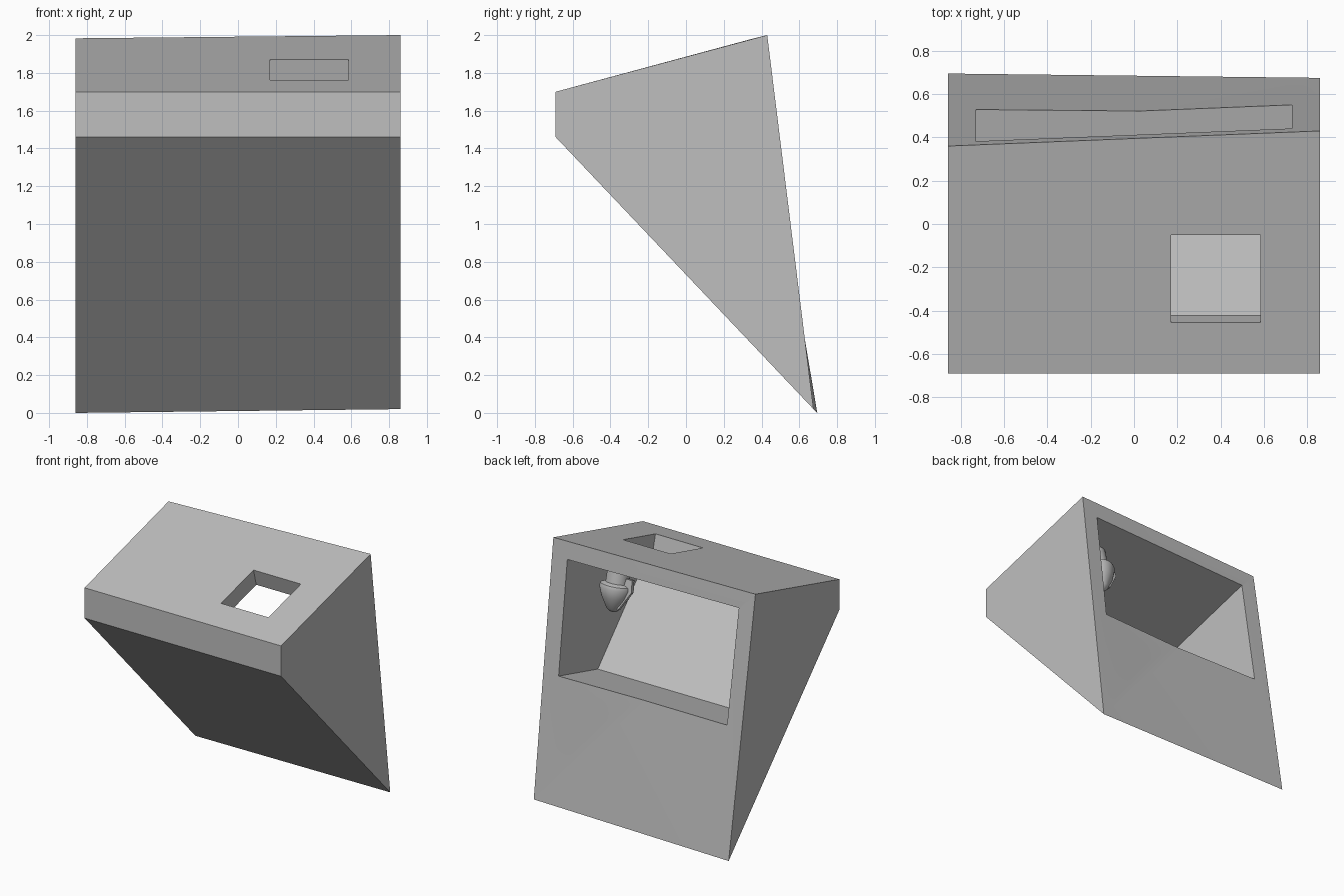
import bpy, bmesh, math
from mathutils import Matrix, Vector

if "Cube" in bpy.data.objects:
    bpy.data.objects.remove(bpy.data.objects["Cube"], do_unlink=True)

SLOPE = math.radians(15)      # tilt shared by the lid, cavity floor and bores
TILT = Matrix.Rotation(SLOPE, 4, "X")

grey = bpy.data.materials.new("plain grey")
grey.use_nodes = True
grey.diffuse_color = (0.52, 0.52, 0.52, 1)
grey.node_tree.nodes["Principled BSDF"].inputs["Base Color"].default_value = grey.diffuse_color


def add_object(name, bm):
    bmesh.ops.recalc_face_normals(bm, faces=bm.faces)
    mesh = bpy.data.meshes.new(name)
    bm.to_mesh(mesh)
    bm.free()
    mesh.materials.append(grey)
    ob = bpy.data.objects.new(name, mesh)
    bpy.context.collection.objects.link(ob)
    return ob


def activate(ob):
    bpy.ops.object.select_all(action="DESELECT")
    ob.select_set(True)
    bpy.context.view_layer.objects.active = ob


def loft(name, right, left, half):
    """Solid between two (y, z) outlines at x = -half and x = +half."""
    bm = bmesh.new()
    a = [bm.verts.new((-half, y, z)) for y, z in right]
    b = [bm.verts.new((half, y, z)) for y, z in left]
    bm.faces.new(a)
    bm.faces.new(b)
    for i in range(len(a)):
        j = (i + 1) % len(a)
        bm.faces.new((a[i], a[j], b[j], b[i]))
    bmesh.ops.triangulate(bm, faces=[f for f in bm.faces if f.calc_center_median().y > 0.45])
    return add_object(name, bm)


def cut(target, cutter):
    cutter.hide_render = True
    mod = target.modifiers.new("cut", "BOOLEAN")
    mod.operation = "DIFFERENCE"
    mod.solver = "EXACT"
    mod.object = cutter
    activate(target)
    bpy.ops.object.modifier_apply(modifier=mod.name)
    bpy.data.objects.remove(cutter, do_unlink=True)


def lathe(name, profile, place, steps=32):
    """Turn a (radius, height) profile about local z."""
    bm = bmesh.new()
    vs = [bm.verts.new((r, 0, h)) for r, h in profile]
    es = [bm.edges.new(p) for p in zip(vs, vs[1:])]
    bmesh.ops.spin(bm, geom=vs + es, cent=(0, 0, 0), axis=(0, 0, 1),
                   angle=math.tau, steps=steps)
    bmesh.ops.remove_doubles(bm, verts=bm.verts, dist=0.0005)
    bm.transform(place)
    return add_object(name, bm)


# Wedge housing with a slightly twisted back
front = [(-0.69, 1.46), (-0.69, 1.70)]
housing = loft("wedge_housing",
               front + [(0.36, 1.983), (0.695, 0.0)],
               front + [(0.43, 2.0), (0.675, 0.02)], 0.86)

# Hollow inside, open to the back
hollow = [(-0.555, 1.509), (-0.555, 1.597), (1.0, 2.014), (1.0, 1.103), (0.06, 0.851)]
cut(housing, loft("hollow_cutter", hollow, hollow, 0.73))

# Square window through the lid
bm = bmesh.new()
bmesh.ops.create_cube(bm, size=1)
bm.transform(Matrix.Translation((0.378, -0.2525, 1.817)) @ TILT
             @ Matrix.Diagonal((0.415, 0.42, 0.3, 1)))
cut(housing, add_object("window_cutter", bm))

# Two blind round bores in the back
for x, y in ((-0.52, 0.575), (0.515, 0.585)):
    bm = bmesh.new()
    bmesh.ops.create_cone(bm, cap_ends=True, segments=48, radius1=0.14,
                          radius2=0.14, depth=0.66)
    bm.transform(Matrix.Translation((x, y, 0.745)) @ TILT
                 @ Matrix.Rotation(math.pi / 2, 4, "X"))
    cut(housing, add_object("bore_cutter", bm))

activate(housing)
bpy.ops.object.shade_smooth_by_angle(angle=math.radians(25))

# Nozzle hanging from the inside of the lid
place = Matrix.Translation((0.49, 0.12, 1.785)) @ TILT
nozzle = lathe("hanging_nozzle", [
    (0, 0.03), (0.085, 0.03), (0.085, -0.15), (0.12, -0.165), (0.125, -0.19),
    (0.1, -0.26), (0.05, -0.345), (0.025, -0.365), (0, -0.37)], place)
activate(nozzle)
bpy.ops.object.shade_smooth_by_angle(angle=math.radians(40))

# Thin fin beside the nozzle
bm = bmesh.new()
vs = [bm.verts.new((x, 0, z)) for x, z in
      ((-0.09, -0.1), (-0.14, -0.1), (-0.15, -0.19), (-0.06, -0.34), (-0.04, -0.34))]
face = bm.faces.new(vs)
ext = bmesh.ops.extrude_face_region(bm, geom=[face])
bmesh.ops.translate(bm, vec=(0, 0.03, 0),
                    verts=[v for v in ext["geom"] if isinstance(v, bmesh.types.BMVert)])
bm.transform(place)
add_object("nozzle_fin", bm)
